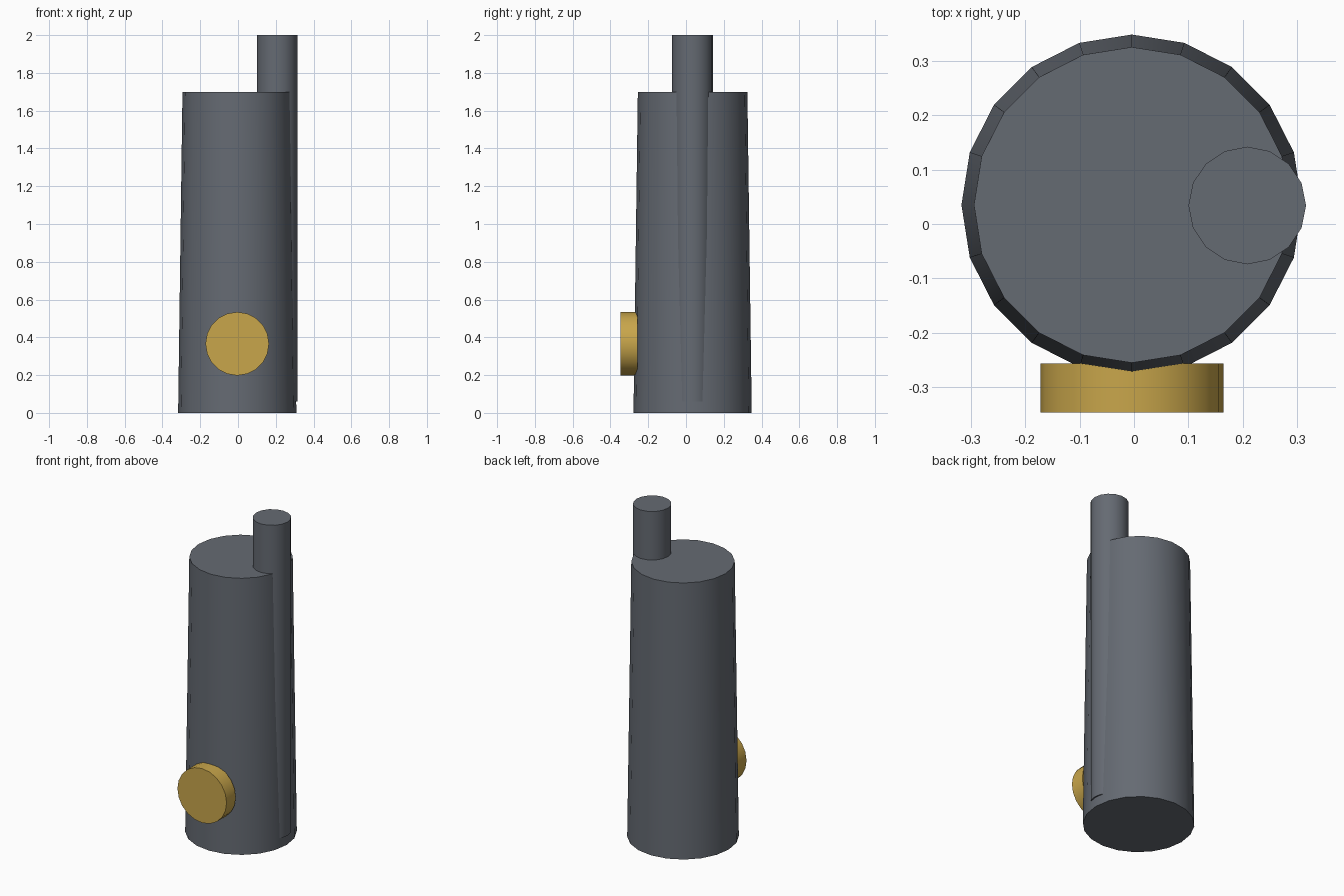
import bpy, math

if "Cube" in bpy.data.objects:
    bpy.data.objects.remove(bpy.data.objects["Cube"])


def material(name, color):
    m = bpy.data.materials.new(name)
    m.diffuse_color = (*color, 1)
    m.use_nodes = True
    m.node_tree.nodes["Principled BSDF"].inputs["Base Color"].default_value = m.diffuse_color
    return m


slate = material("slate", (0.13, 0.145, 0.17))
brass = material("brass", (0.58, 0.38, 0.07))


def rod(name, sides, r_bottom, r_top, length, center, mat, rot=(0, 0, 0)):
    bpy.ops.mesh.primitive_cone_add(vertices=sides, radius1=r_bottom, radius2=r_top,
                                    depth=length, location=center, rotation=rot)
    ob = bpy.context.object
    ob.name = name
    ob.data.materials.append(mat)
    bpy.ops.object.shade_smooth_by_angle(angle=math.radians(30))
    return ob


# Tapered main body
rod("body", 20, 0.313, 0.29, 1.7, (-0.004, 0.035, 0.85), slate)

# Tall rod sunk into the right side of the body
rod("antenna", 16, 0.108, 0.108, 1.94, (0.208, 0.034, 1.03), slate)

# Round button low on the front
rod("button", 20, 0.168, 0.168, 0.09, (-0.004, -0.301, 0.366), brass,
    (math.radians(90), 0, 0))
